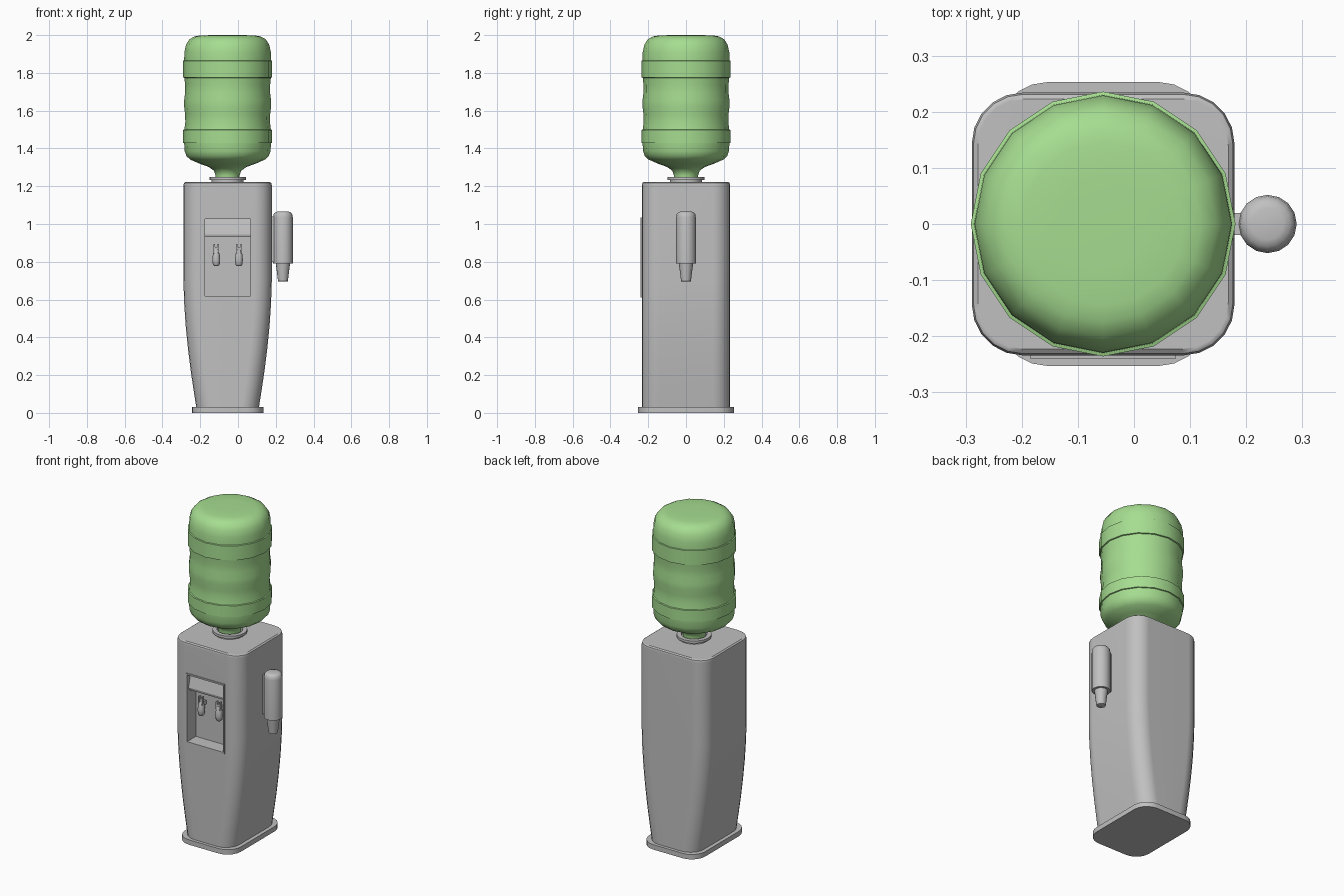
import bpy, bmesh, math
from mathutils import Vector

cube = bpy.data.objects.get("Cube")
if cube:
    bpy.data.objects.remove(cube, do_unlink=True)

CX = -0.055      # centre line of the cabinet and bottle


def material(name, rgb):
    m = bpy.data.materials.new(name)
    m.use_nodes = True
    m.diffuse_color = (*rgb, 1)
    m.node_tree.nodes["Principled BSDF"].inputs["Base Color"].default_value = (*rgb, 1)
    return m


GREY = material("grey plastic", (0.53, 0.53, 0.53))
GREEN = material("green bottle", (0.38, 0.72, 0.28))


def finish(name, bm, mat, angle=35):
    bmesh.ops.remove_doubles(bm, verts=bm.verts, dist=1e-5)
    bmesh.ops.recalc_face_normals(bm, faces=bm.faces)
    me = bpy.data.meshes.new(name)
    bm.to_mesh(me)
    bm.free()
    ob = bpy.data.objects.new(name, me)
    bpy.context.collection.objects.link(ob)
    me.materials.append(mat)
    if angle:
        bpy.ops.object.select_all(action="DESELECT")
        ob.select_set(True)
        bpy.context.view_layer.objects.active = ob
        bpy.ops.object.shade_smooth_by_angle(angle=math.radians(angle))
    return ob


def loft(name, rings, mat, angle=35):
    """Skin a stack of equal rings and cap both ends."""
    bm = bmesh.new()
    loops = [[bm.verts.new(p) for p in ring] for ring in rings]
    n = len(loops[0])
    for a, b in zip(loops, loops[1:]):
        for i in range(n):
            j = (i + 1) % n
            bm.faces.new((a[i], a[j], b[j], b[i]))
    bm.faces.new(loops[0])
    bm.faces.new(loops[-1])
    return finish(name, bm, mat, angle)


def lathe(name, profile, centre, mat, sides=16, angle=35):
    """Turn (radius, z) points about a vertical axis."""
    x, y = centre
    turns = [math.tau * i / sides for i in range(sides)]
    rings = [[(x + r * math.cos(a), y + r * math.sin(a), z) for a in turns]
             for r, z in profile]
    return loft(name, rings, mat, angle)


def rounded_ring(hx, hy, r, z, steps=5):
    pts = []
    for k, (sx, sy) in enumerate(((1, 1), (-1, 1), (-1, -1), (1, -1))):
        for i in range(steps + 1):
            a = math.pi / 2 * (k + i / steps)
            pts.append((CX + sx * (hx - r) + r * math.cos(a),
                        sy * (hy - r) + r * math.sin(a), z))
    return pts


def box(name, lo, hi, mat=GREY):
    (x0, y0, z0), (x1, y1, z1) = lo, hi
    rings = [[(x0, y0, z), (x1, y0, z), (x1, y1, z), (x0, y1, z)] for z in (z0, z1)]
    return loft(name, rings, mat, 0)


def extrude_x(name, x0, x1, profile):
    """Sweep a (y, z) outline sideways."""
    return loft(name, [[(x, y, z) for y, z in profile] for x in (x0, x1)], GREY, 0)


# Foot plate
loft("base_plate", [rounded_ring(0.189, 0.253, 0.09, z) for z in (0, 0.03)], GREY)

# Cabinet, narrowing towards the foot, with a softened top edge
widths = [(0.03, 0.166), (0.12, 0.18), (0.22, 0.195), (0.34, 0.21), (0.46, 0.222),
          (0.58, 0.23), (0.7, 0.234), (1.205, 0.234)]
rings = [rounded_ring(w, 0.234, 0.09, z) for z, w in widths]
rings += [rounded_ring(0.231, 0.231, 0.088, 1.217), rounded_ring(0.223, 0.223, 0.082, 1.223)]
cabinet = loft("cabinet", rings, GREY)

# Dispensing recess
X0, X1, Z0, Z1 = -0.185, 0.075, 0.61, 1.035
BACK, EDGE = -0.155, 0.009
cutter = box("recess_cutter", (X0 + EDGE, -0.3, Z0 + EDGE), (X1 - EDGE, BACK, Z1 - EDGE))
cutter.hide_render = True
cutter.hide_viewport = True
cut = cabinet.modifiers.new("recess", "BOOLEAN")
cut.object = cutter
cut.operation = "DIFFERENCE"
cut.solver = "EXACT"
cabinet.modifiers.new("flat_panels", "WEIGHTED_NORMAL").keep_sharp = True

# Thin frame round the recess
for side, (a, b) in {"left": (X1 - EDGE, X1), "right": (X0, X0 + EDGE)}.items():
    box("recess_frame_" + side, (a, -0.24, Z0), (b, -0.225, Z1))
for side, (a, b) in {"top": (Z1 - EDGE, Z1), "bottom": (Z0, Z0 + EDGE)}.items():
    box("recess_frame_" + side, (X0 + EDGE, -0.24, a), (X1 - EDGE, -0.225, b))

# Sloping hood over the taps
extrude_x("tap_hood", X0 + EDGE, X1 - EDGE,
          [(BACK, 0.93), (-0.222, 0.93), (-0.226, 0.945), (-0.205, 1.026), (BACK, 1.026)])

# Two taps: arm from the back wall, forked lever and rounded spout
for side, x in (("right", -0.115), ("left", 0.005)):
    y = -0.19
    box(f"tap_arm_{side}", (x - 0.01, y, 0.835), (x + 0.01, BACK + 0.002, 0.86))
    lathe(f"tap_spout_{side}",
          [(0.012, 0.778), (0.018, 0.785), (0.021, 0.81), (0.018, 0.84), (0.01, 0.866)],
          (x, y), GREY, 10, 60)
    for s in (-1, 1):
        box(f"tap_lever_{side}_{'inner' if s > 0 else 'outer'}",
            (x + s * 0.011 - 0.004, y - 0.012, 0.845), (x + s * 0.011 + 0.004, y + 0.006, 0.895))
    box(f"tap_lever_bridge_{side}", (x - 0.011, y - 0.008, 0.85), (x + 0.011, y + 0.004, 0.878))

# Collar that holds the bottle
lathe("bottle_collar",
      [(0.084, 1.215), (0.084, 1.232), (0.097, 1.234), (0.097, 1.249),
       (0.072, 1.249), (0.07, 1.235)], (CX, 0), GREY, 20)

# Bottle with two raised bands and a gently waved waist
lathe("water_bottle",
      [(0.064, 1.225), (0.064, 1.258), (0.072, 1.282), (0.1, 1.302), (0.15, 1.32),
       (0.198, 1.341), (0.218, 1.36), (0.227, 1.385), (0.23, 1.428),
       (0.236, 1.43), (0.236, 1.498), (0.229, 1.5), (0.224, 1.54), (0.225, 1.58),
       (0.23, 1.62), (0.23, 1.655), (0.225, 1.695), (0.225, 1.735), (0.229, 1.774),
       (0.236, 1.776), (0.236, 1.864), (0.23, 1.866), (0.229, 1.91), (0.22, 1.95),
       (0.202, 1.978), (0.175, 1.993), (0.145, 1.998), (0.08, 2.0)], (CX, 0), GREEN, 16, 45)

# Cup holder on the cabinet's left side
CUP = (0.238, 0)
box("cup_holder_bracket", (0.17, -0.02, 0.8), (0.2, 0.02, 1.04))
lathe("cup_holder",
      [(0.045, 0.79), (0.052, 0.79), (0.052, 1.035), (0.049, 1.052), (0.041, 1.062),
       (0.028, 1.066)], CUP, GREY, 16, 50)
lathe("paper_cup",
      [(0.039, 0.8), (0.037, 0.785), (0.026, 0.697), (0.022, 0.695)], CUP, GREY, 16, 45)
